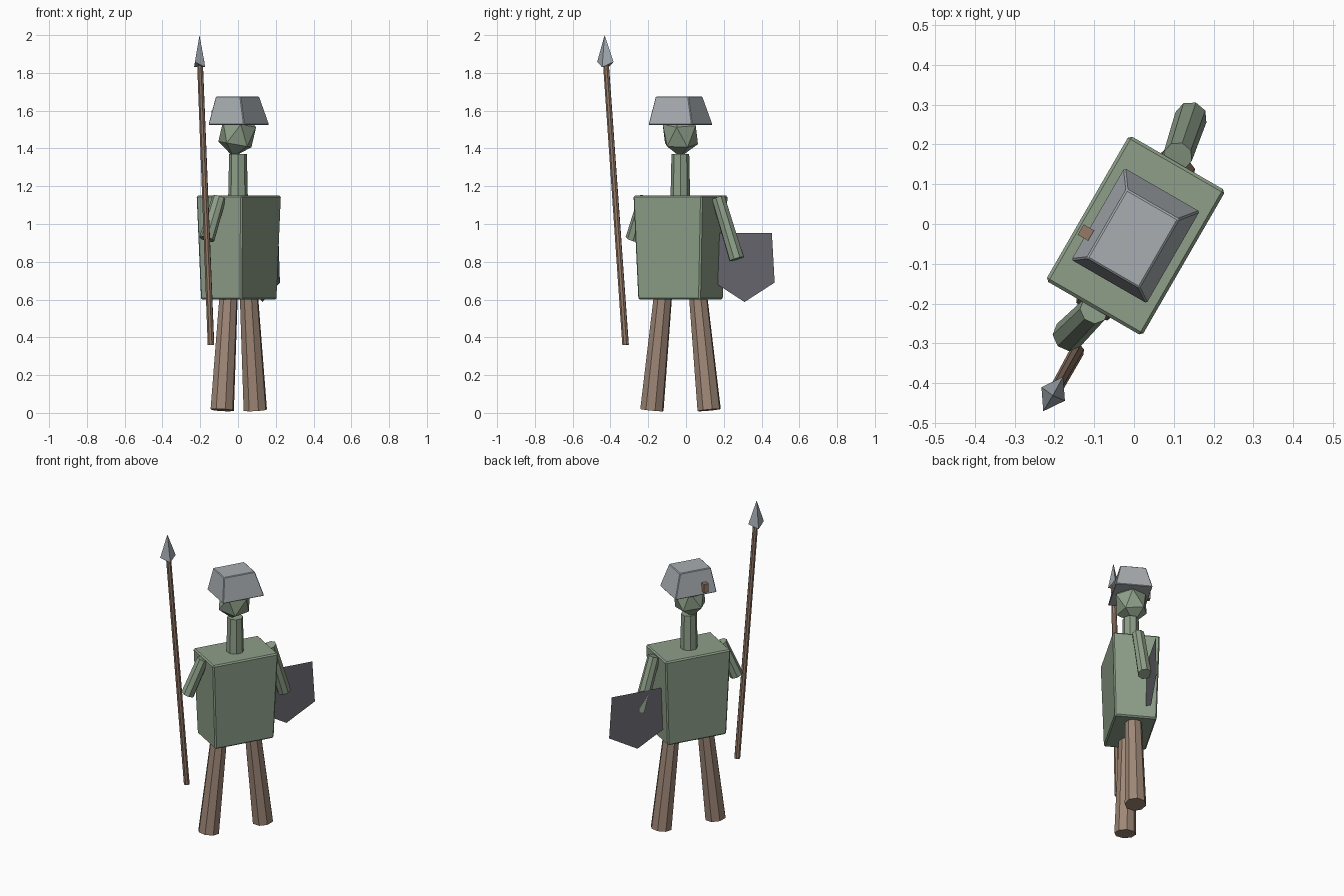
import bpy, bmesh, math
from mathutils import Vector, Matrix

if "Cube" in bpy.data.objects:
    bpy.data.objects.remove(bpy.data.objects["Cube"])

# Local frame: u = shoulder line (60 degrees), v = facing direction (-30 degrees)
CENTRE = Vector((0.004, -0.029, 0))
TURN = Matrix.Translation(CENTRE) @ Matrix.Rotation(math.radians(60), 4, 'Z')


def material(name, rgb):
    m = bpy.data.materials.new(name)
    lin = [((c / 255 + 0.055) / 1.055) ** 2.4 for c in rgb]
    m.diffuse_color = (*lin, 1)
    m.use_nodes = True
    m.node_tree.nodes["Principled BSDF"].inputs["Base Color"].default_value = m.diffuse_color
    return m


GREEN = material("moss_green", (142, 159, 137))
STEEL = material("light_steel", (168, 173, 177))
BLADE = material("blade_grey", (158, 166, 172))
BROWN = material("leather_brown", (158, 135, 118))
WOOD = material("shaft_wood", (148, 122, 104))
DARK = material("dark_iron", (104, 104, 111))


def finish(name, bm, mat, matrix=None, bevel=0):
    if matrix:
        bm.transform(matrix)
    if bm.faces and name != "shield":
        bmesh.ops.recalc_face_normals(bm, faces=bm.faces)
    me = bpy.data.meshes.new(name)
    bm.to_mesh(me)
    bm.free()
    me.materials.append(mat)
    ob = bpy.data.objects.new(name, me)
    bpy.context.collection.objects.link(ob)
    if bevel:
        mod = ob.modifiers.new("soft_edges", 'BEVEL')
        mod.width, mod.segments = bevel, 1
    return ob


def rod(name, a, b, ra, rb, mat, sides=8):
    """Tapered cylinder from point a to point b."""
    a, b = Vector(a), Vector(b)
    d = b - a
    bm = bmesh.new()
    bmesh.ops.create_cone(bm, cap_ends=True, segments=sides,
                          radius1=ra, radius2=rb, depth=d.length)
    rot = d.to_track_quat('Z', 'Y').to_matrix().to_4x4()
    return finish(name, bm, mat, Matrix.Translation((a + b) / 2) @ rot)


def block(name, z0, z1, low, high, mat, bevel=0, shift=(0, 0), top_shift=(0, 0)):
    """Tapered box in the turned frame; low and high are (u, v) sizes."""
    bm = bmesh.new()
    bmesh.ops.create_cube(bm, size=1)
    for p in bm.verts:
        top = p.co.z > 0
        size = high if top else low
        p.co.x = p.co.x * size[0] + shift[0] + (top_shift[0] if top else 0)
        p.co.y = p.co.y * size[1] + shift[1] + (top_shift[1] if top else 0)
        p.co.z = z1 if top else z0
    return finish(name, bm, mat, TURN, bevel)


# Torso and neck
block("torso", 0.60, 1.15, (0.38, 0.25), (0.422, 0.28), GREEN, 0.008)
rod("neck", (0.0, -0.03, 1.14), (0.0, -0.03, 1.37), 0.052, 0.047, GREEN)

# Head: faceted and slightly tipped
bm = bmesh.new()
bmesh.ops.create_icosphere(bm, subdivisions=1, radius=1)
tip = Matrix.Rotation(math.radians(10), 4, 'Y')
finish("head", bm, GREEN, Matrix.Translation((-0.004, -0.03, 1.475)) @ tip
       @ Matrix.Rotation(math.radians(60), 4, 'Z') @ Matrix.Diagonal((0.105, 0.105, 0.122, 1)))

# Helmet with a small tab at the back
block("helmet", 1.525, 1.675, (0.268, 0.22), (0.2, 0.152), STEEL, 0.004,
      top_shift=(-0.01, 0.002))
block("helmet_tab", 1.545, 1.60, (0.03, 0.03), (0.03, 0.03), WOOD, shift=(-0.056, 0.112))

# Legs, mirrored along the shoulder line
for side, label in ((-1, "right"), (1, "left")):
    foot = TURN @ Vector((side * 0.175, 0, 0.015))
    hip = TURN @ Vector((side * 0.103, 0, 0.66))
    rod(label + "_leg", foot, hip, 0.064, 0.049, BROWN)

# Arms
rod("right_arm", (-0.165, -0.28, 0.92), (-0.10, -0.215, 1.14), 0.041, 0.037, GREEN)
rod("left_arm", (0.143, 0.268, 0.815), (0.11, 0.17, 1.14), 0.041, 0.037, GREEN)

# Spear shaft
rod("spear_shaft", (-0.143, -0.32, 0.36), (-0.201, -0.424, 1.85), 0.018, 0.016, WOOD)

# Spear head: flattened four-sided point with a raised notch at the wide corners
bm = bmesh.new()
base = Vector((-0.203, -0.427, 0))
ring = []
for i in range(4):
    ang = math.radians(60 + 90 * i)
    r, z = ((0.05, 1.858), (0.034, 1.83))[i % 2]
    ring.append(bm.verts.new(base + Vector((r * math.cos(ang), r * math.sin(ang), z))))
point = bm.verts.new((-0.204, -0.431, 2.0))
under = bm.verts.new((-0.201, -0.424, 1.835))
for i in range(4):
    a, b = ring[i], ring[(i + 1) % 4]
    bm.faces.new((a, b, point))
    bm.faces.new((b, a, under))
finish("spear_head", bm, BLADE)

# Shield: flat upright pentagon parallel to the shoulder line
bm = bmesh.new()
outline = [(0, 0.587), (0.184, 0.69), (0.167, 0.952), (-0.167, 0.952), (-0.184, 0.69)]
c, s = math.cos(math.radians(60)), math.sin(math.radians(60))
bm.faces.new([bm.verts.new((0.13 + u * c, 0.31 + u * s, z)) for u, z in outline])
finish("shield", bm, DARK)
